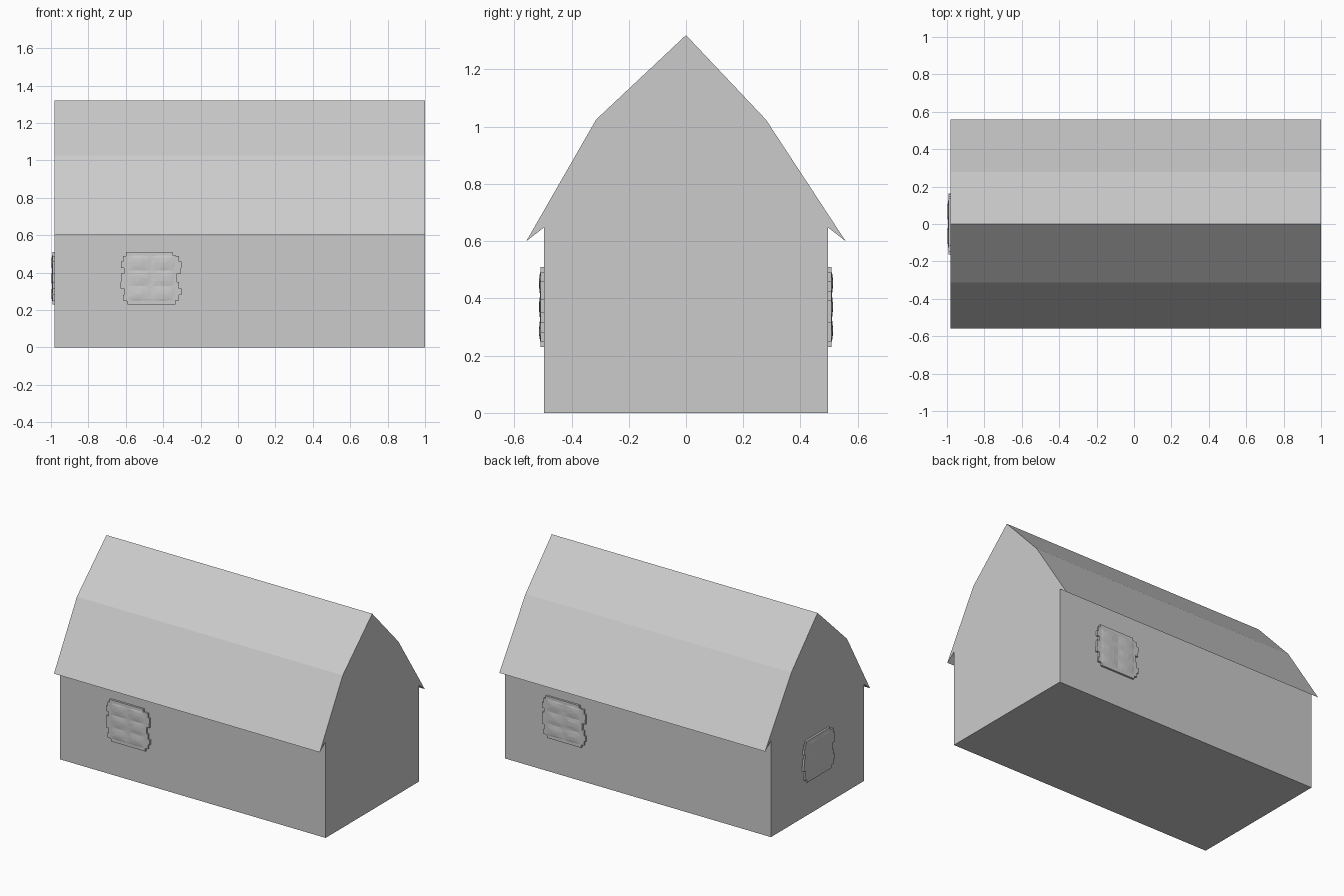
import bpy, bmesh, math, random
from mathutils import Matrix, Vector

if "Cube" in bpy.data.objects:
    bpy.data.objects.remove(bpy.data.objects["Cube"])

random.seed(4)
X0, X1 = -0.98, 1.0


def make_object(name, bm):
    bmesh.ops.recalc_face_normals(bm, faces=bm.faces)
    mesh = bpy.data.meshes.new(name)
    bm.to_mesh(mesh)
    bm.free()
    ob = bpy.data.objects.new(name, mesh)
    bpy.context.collection.objects.link(ob)
    return ob


def prism(name, points, push):
    """Closed solid: a planar outline pushed along a vector."""
    bm = bmesh.new()
    face = bm.faces.new([bm.verts.new(p) for p in points])
    res = bmesh.ops.extrude_face_region(bm, geom=[face], use_keep_orig=True)
    verts = [g for g in res["geom"] if isinstance(g, bmesh.types.BMVert)]
    bmesh.ops.translate(bm, verts=verts, vec=push)
    return make_object(name, bm)


# Walls and gambrel roof, both swept along x
walls = [(-0.496, 0), (0.496, 0), (0.496, 0.648), (-0.496, 0.648)]
roof = [(-0.558, 0.6), (-0.496, 0.648), (0.496, 0.648), (0.558, 0.6),
        (0.279, 1.025), (0, 1.32), (-0.314, 1.025)]
for name, prof in (("walls", walls), ("roof", roof)):
    prism(name, [(X0, y, z) for y, z in prof], Vector((X1 - X0, 0, 0)))

# Rough stone window surround: half-widths of the stone courses, bottom to top
LEFT = [0.125, 0.15, 0.145, 0.163, 0.16, 0.145, 0.16, 0.15, 0.135]
RIGHT = [0.13, 0.15, 0.163, 0.15, 0.138, 0.16, 0.162, 0.15, 0.115]
LEVELS = [-0.14, -0.12, -0.09, -0.055, -0.02, 0.025, 0.055, 0.09, 0.12, 0.14]


def window(name, matrix):
    # Notched slab; local -y points out of the wall
    outline = []
    for i, w in enumerate(RIGHT):
        outline += [(w, 0, LEVELS[i]), (w, 0, LEVELS[i + 1])]
    for i in reversed(range(len(LEFT))):
        outline += [(-LEFT[i], 0, LEVELS[i + 1]), (-LEFT[i], 0, LEVELS[i])]
    slab = prism(name + "_surround", outline, Vector((0, -0.013, 0)))
    slab.matrix_world = matrix

    # Uneven infill with two columns of three bulging panes
    bm = bmesh.new()
    bmesh.ops.create_grid(bm, x_segments=16, y_segments=18, size=1)
    for v in bm.verts:
        u, t = v.co.x, v.co.y
        pane = abs(math.sin(math.pi * (u + 1))) * abs(math.sin(1.5 * math.pi * (t + 1)))
        edge = max(abs(u), abs(t)) > 0.99
        depth = 0.012 if edge else 0.013 + 0.004 * pane + random.uniform(0, 0.001)
        v.co = (0.132 * u, -depth, 0.125 * t)
    infill = make_object(name + "_infill", bm)
    # grid normals must face out of the wall
    if infill.data.polygons[0].normal.y > 0:
        infill.data.flip_normals()
    infill.matrix_world = matrix


# Windows on the front, back and left walls
for name, loc, turn in (("front_window", (-0.465, -0.496, 0.37), 0),
                        ("back_window", (0.555, 0.496, 0.37), math.pi),
                        ("left_window", (X0, 0, 0.37), -math.pi / 2)):
    window(name, Matrix.Translation(loc) @ Matrix.Rotation(turn, 4, 'Z'))
